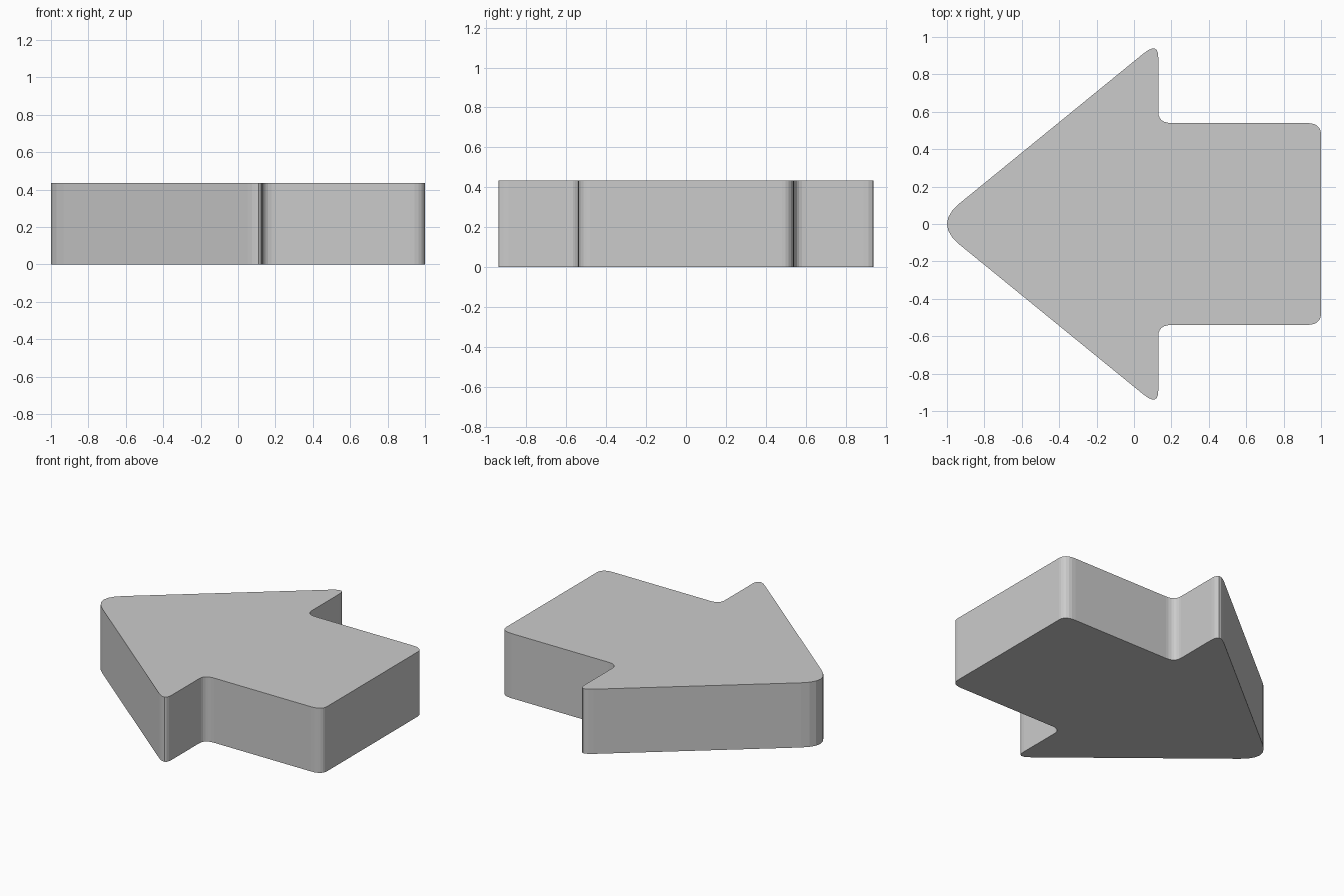
import bpy, bmesh
from mathutils import Vector

if "Cube" in bpy.data.objects:
    bpy.data.objects.remove(bpy.data.objects["Cube"])

HEIGHT = 0.435
STEPS = 6


def rounded(start, corner, end):
    """Points of a soft corner that leaves one edge and joins the next."""
    a, b, c = Vector(start), Vector(corner), Vector(end)
    pts = []
    for i in range(STEPS + 1):
        t = i / STEPS
        pts.append(a * (1 - t) ** 2 + b * 2 * t * (1 - t) + c * t ** 2)
    return pts


# Upper half of the outline, from the tail to the tip
half = rounded((1.0, 0.48), (1.0, 0.54), (0.92, 0.54))
half += rounded((0.20, 0.54), (0.13, 0.54), (0.13, 0.60))
half += rounded((0.13, 0.89), (0.13, 0.976), (0.05, 0.911))
tip = rounded((-0.933, 0.11), (-1.067, 0.0), (-0.933, -0.11))

# Mirrored lower half closes the outline
outline = half + tip + [Vector((p.x, -p.y)) for p in reversed(half)]

# Arrow slab: fill the outline and extrude it upwards
bm = bmesh.new()
base = bm.faces.new([bm.verts.new((p.x, p.y, 0)) for p in outline])
top = bmesh.ops.extrude_face_region(bm, geom=[base], use_keep_orig=True)
bmesh.ops.translate(bm, vec=(0, 0, HEIGHT),
                    verts=[v for v in top["geom"] if isinstance(v, bmesh.types.BMVert)])
bmesh.ops.recalc_face_normals(bm, faces=bm.faces)
mesh = bpy.data.meshes.new("arrow_block")
bm.to_mesh(mesh)
bm.free()
arrow = bpy.data.objects.new("arrow_block", mesh)
bpy.context.collection.objects.link(arrow)
